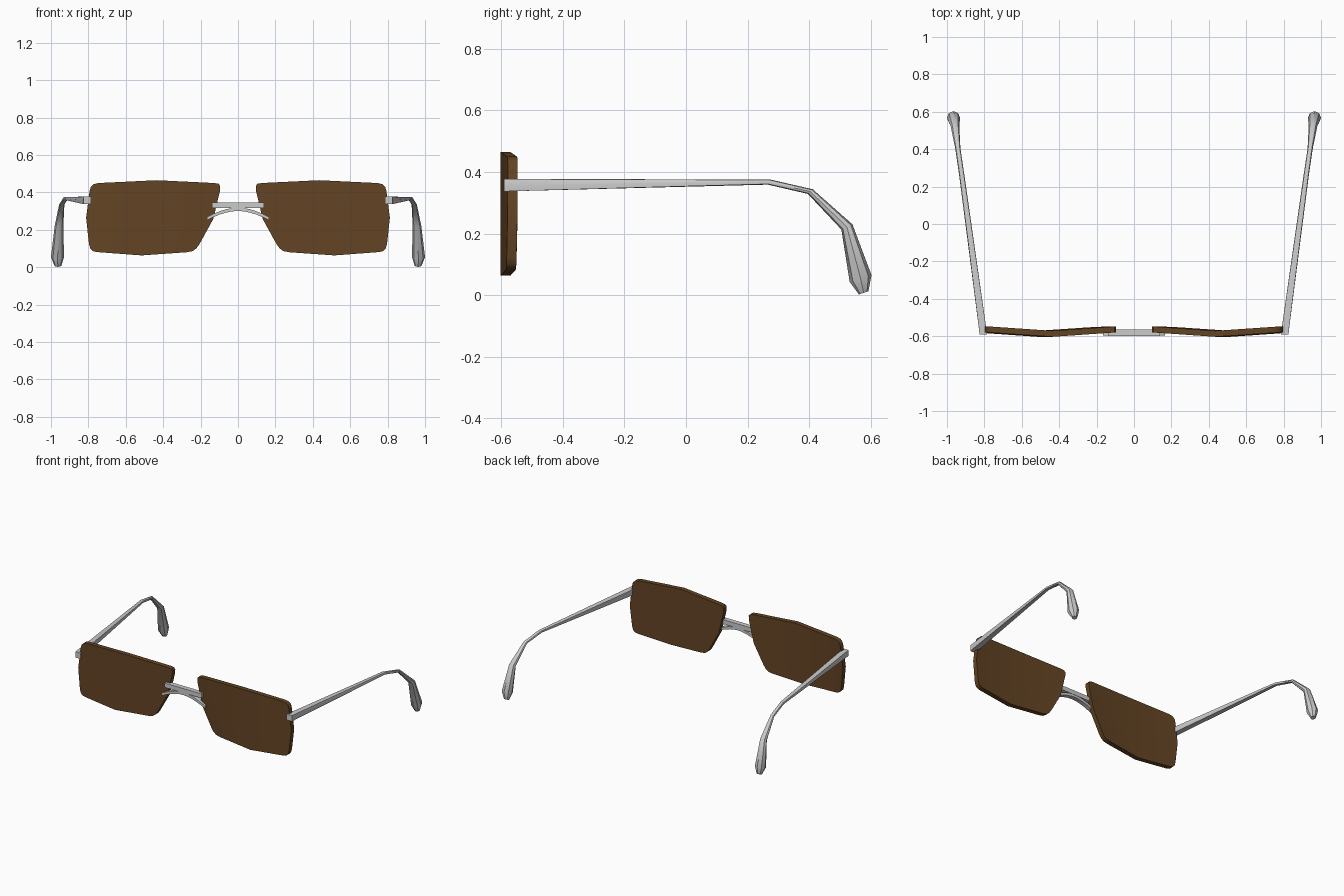
import bpy, bmesh
from math import sin, cos, pi
from mathutils import Vector

if "Cube" in bpy.data.objects:
    bpy.data.objects.remove(bpy.data.objects["Cube"])

brown = bpy.data.materials.new("brown_tint")
brown.diffuse_color = (0.125, 0.057, 0.017, 0.92)
brown.use_nodes = True
brown.node_tree.nodes["Principled BSDF"].inputs["Base Color"].default_value = brown.diffuse_color


def finish(bm, name, mat=None, angle=None):
    bmesh.ops.recalc_face_normals(bm, faces=bm.faces)
    me = bpy.data.meshes.new(name)
    bm.to_mesh(me)
    bm.free()
    ob = bpy.data.objects.new(name, me)
    bpy.context.collection.objects.link(ob)
    if mat:
        me.materials.append(mat)
    if angle:
        bpy.ops.object.select_all(action='DESELECT')
        ob.select_set(True)
        bpy.context.view_layer.objects.active = ob
        bpy.ops.object.shade_smooth_by_angle(angle=angle)
    return ob


def loft(name, rings, side=1, angle=None):
    bm = bmesh.new()
    vs = [[bm.verts.new((p[0] * side, p[1], p[2])) for p in r] for r in rings]
    n = len(vs[0])
    for a, b in zip(vs, vs[1:]):
        for i in range(n):
            j = (i + 1) % n
            bm.faces.new((a[i], a[j], b[j], b[i]))
    bm.faces.new(vs[0])
    bm.faces.new(vs[-1])
    return finish(bm, name, None, angle)


# Lens outline (x, z): outer half and inner half, both running top to bottom
top, bottom = (0.435, 0.465), (0.515, 0.063)
outer = [(0.745, 0.45), (0.772, 0.444), (0.787, 0.43), (0.794, 0.405), (0.812, 0.265),
         (0.797, 0.125), (0.79, 0.1), (0.778, 0.087), (0.755, 0.081)]
inner = [(0.125, 0.45), (0.104, 0.446), (0.095, 0.435), (0.096, 0.41), (0.132, 0.258),
         (0.205, 0.125), (0.222, 0.101), (0.243, 0.086), (0.275, 0.08)]


def lens(name, side):
    bm = bmesh.new()
    axis = (Vector(bottom) - Vector(top)).normalized()

    def layer(y0):
        def v(p):
            d = (p[0] - top[0]) * axis.y - (p[1] - top[1]) * axis.x
            return bm.verts.new((p[0] * side, y0 + 0.07 * abs(d), p[1]))
        return v(top), [v(p) for p in outer], v(bottom), [v(p) for p in inner]

    loops = []
    for y0 in (-0.603, -0.571):
        t, o, b, i = layer(y0)
        bm.faces.new([t] + o + [b])
        bm.faces.new([t] + i + [b])
        loops.append([t] + o + [b] + i[::-1])
    f, k = loops
    for i in range(len(f)):
        j = (i + 1) % len(f)
        bm.faces.new((f[i], f[j], k[j], k[i]))
    finish(bm, name, brown, 0.6)


# Temple sections: upper (y, z), lower (y, z), centre x, half width, squareness
sections = [
    ((-0.592, 0.377), (-0.592, 0.337), 0.805, 0.02, 1.0),
    ((0.272, 0.376), (0.266, 0.359), 0.922, 0.014, 0.2),
    ((0.412, 0.344), (0.396, 0.329), 0.942, 0.014, 0.0),
    ((0.541, 0.230), (0.505, 0.213), 0.957, 0.023, 0.0),
    ((0.603, 0.065), (0.532, 0.043), 0.965, 0.035, 0.0),
    ((0.593, 0.012), (0.562, 0.002), 0.963, 0.018, 0.0),
]


def temple(name, side):
    rings = []
    for up, low, x, w, sq in sections:
        c = Vector((x, (up[0] + low[0]) / 2, (up[1] + low[1]) / 2))
        half = Vector((0, up[0] - low[0], up[1] - low[1])) / 2
        ring = []
        for i in range(8):
            a = i * pi / 4
            k = 1 + sq * (2 ** 0.5 - 1) * (i % 2)
            ring.append(c + half * sin(a) * k + Vector((w * cos(a) * k, 0, 0)))
        rings.append(ring)
    loft(name, rings, side, 0.7)


for label, s in (("left", -1), ("right", 1)):
    lens(label + "_lens", s)
    temple(label + "_temple", s)

# Bridge: straight bar above a thin arched strip
def strip(x, z, h, y0, y1):
    return [(x, y0, z - h), (x, y1, z - h), (x, y1, z + h), (x, y0, z + h)]


loft("bridge_bar", [strip(x, 0.331, 0.015, -0.598, -0.565) for x in (-0.14, 0.14)])
arch = []
for i in range(11):
    x = -0.165 + 0.033 * i
    arch.append(strip(x, 0.31 - 0.05 * (abs(x) / 0.165) ** 1.8, 0.009, -0.597, -0.567))
loft("bridge_arch", arch, 1, 0.6)
